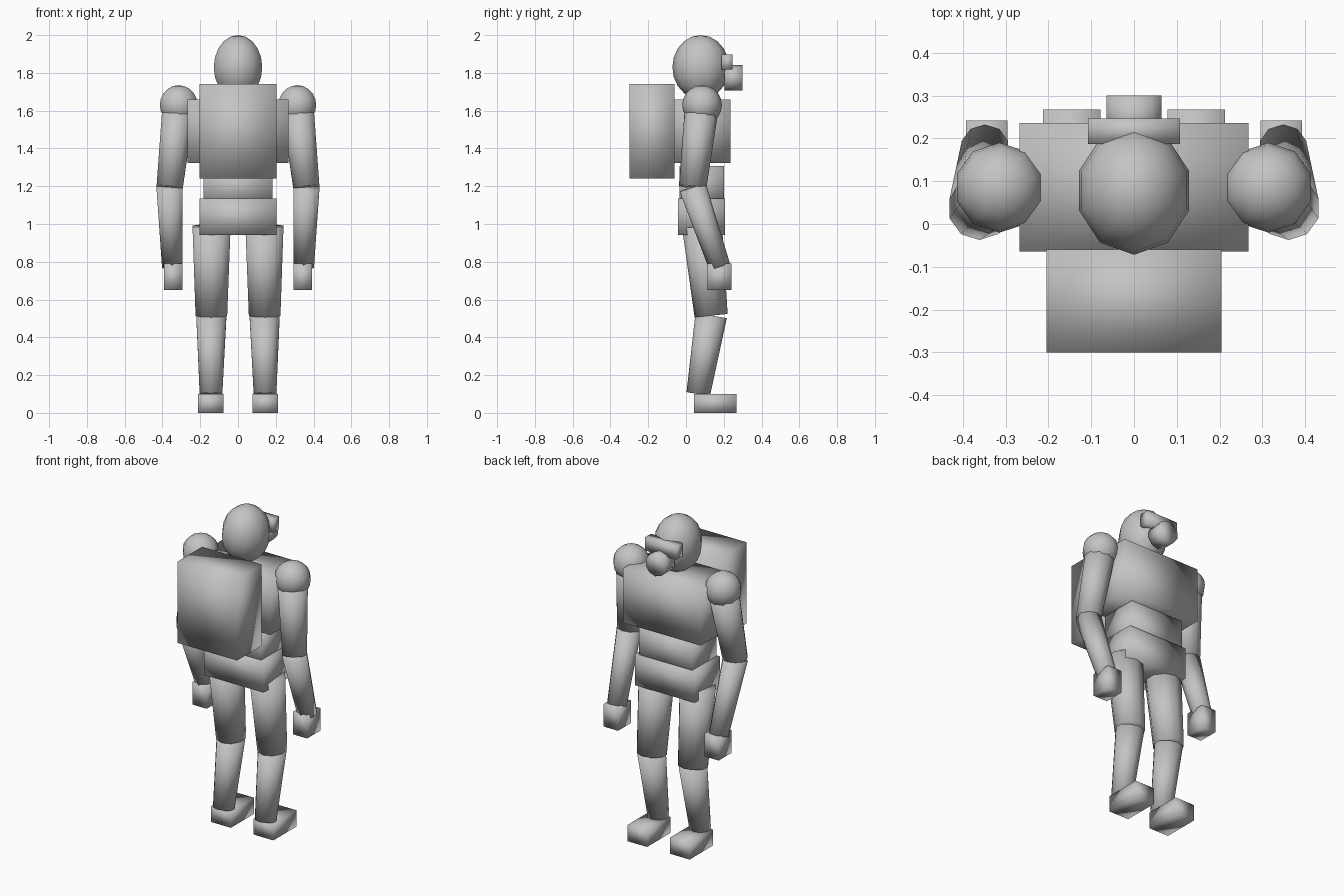
import bpy, bmesh
from mathutils import Vector, Matrix

cube = bpy.data.objects.get("Cube")
if cube:
    bpy.data.objects.remove(cube, do_unlink=True)

grey = bpy.data.materials.new("plain grey")
grey.use_nodes = True
grey.diffuse_color = (0.55, 0.55, 0.55, 1)
grey.node_tree.nodes["Principled BSDF"].inputs["Base Color"].default_value = grey.diffuse_color

SIDES = 10


def finish(name, bm):
    """Turn a bmesh into a soft-shaded grey object."""
    mesh = bpy.data.meshes.new(name)
    bmesh.ops.recalc_face_normals(bm, faces=bm.faces)
    for face in bm.faces:
        face.smooth = True
    bm.to_mesh(mesh)
    bm.free()
    mesh.materials.append(grey)
    bpy.context.collection.objects.link(bpy.data.objects.new(name, mesh))


def box(name, low, high):
    low, high = Vector(low), Vector(high)
    bm = bmesh.new()
    place = Matrix.Translation((low + high) / 2) @ Matrix.Diagonal((*(high - low), 1))
    bmesh.ops.create_cube(bm, size=1, matrix=place)
    finish(name, bm)


def ball(name, centre, radii):
    bm = bmesh.new()
    place = Matrix.Translation(centre) @ Matrix.Diagonal((*radii, 1))
    bmesh.ops.create_uvsphere(bm, u_segments=SIDES, v_segments=SIDES, radius=1, matrix=place)
    finish(name, bm)


def limb(name, start, end, r_start, r_end):
    """Tapered cylinder between two points."""
    start, end = Vector(start), Vector(end)
    axis = end - start
    turn = Vector((0, 0, -1)).rotation_difference(axis).to_matrix().to_4x4()
    bm = bmesh.new()
    bmesh.ops.create_cone(bm, cap_ends=True, segments=SIDES, radius1=r_end, radius2=r_start,
                          depth=axis.length, matrix=Matrix.Translation((start + end) / 2) @ turn)
    finish(name, bm)


# Head and breathing gear
ball("head", (0, 0.078, 1.83), (0.135, 0.15, 0.17))
box("goggles", (-0.108, 0.187, 1.817), (0.108, 0.247, 1.897))
limb("respirator", (0, 0.205, 1.774), (0, 0.3, 1.774), 0.068, 0.068)

# Body and pack
box("chest", (-0.267, -0.064, 1.324), (0.267, 0.236, 1.658))
box("waist", (-0.183, -0.035, 1.09), (0.183, 0.2, 1.307))
box("pelvis", (-0.204, -0.042, 0.943), (0.204, 0.207, 1.135))
box("backpack", (-0.204, -0.3, 1.24), (0.204, -0.06, 1.742))

# Arms and legs on both sides
for side, s in (("left", 1), ("right", -1)):
    shoulder = (s * 0.314, 0.085, 1.63)
    elbow = (s * 0.362, 0.035, 1.195)
    wrist = (s * 0.348, 0.178, 0.775)
    hip = (s * 0.14, 0.085, 0.988)
    knee = (s * 0.141, 0.133, 0.515)
    ankle = (s * 0.143, 0.065, 0.1)
    ball(side + "_shoulder", shoulder, (0.105, 0.105, 0.105))
    limb(side + "_upper_arm", shoulder, elbow, 0.09, 0.073)
    limb(side + "_forearm", elbow, wrist, 0.073, 0.057)
    hand_x = sorted((s * 0.295, s * 0.393))
    box(side + "_hand", (hand_x[0], 0.115, 0.65), (hand_x[1], 0.242, 0.79))
    limb(side + "_thigh", hip, knee, 0.106, 0.088)
    limb(side + "_shin", knee, ankle, 0.084, 0.063)
    foot_x = sorted((s * 0.078, s * 0.213))
    box(side + "_foot", (foot_x[0], 0.042, 0), (foot_x[1], 0.268, 0.1))
